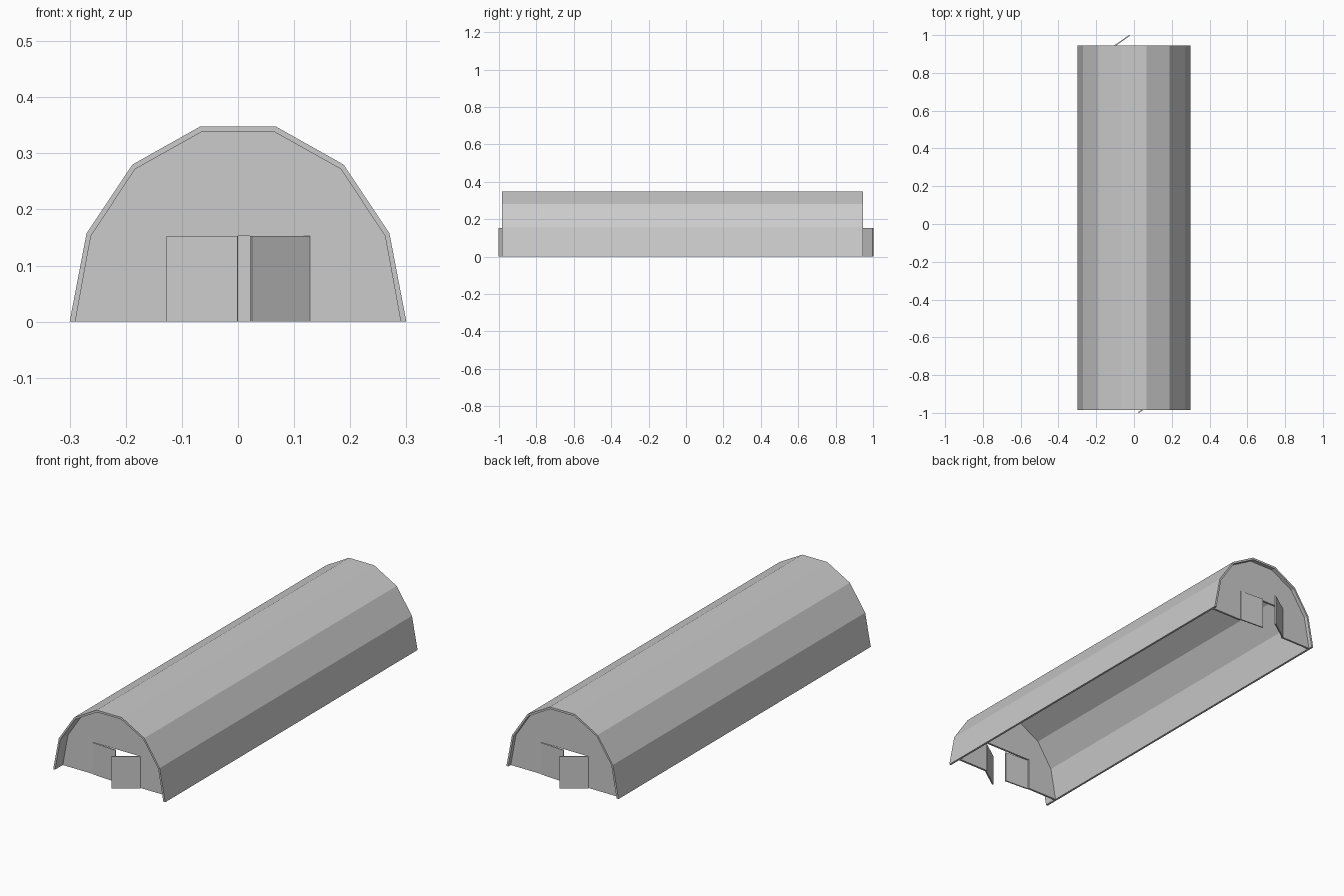
import bpy, bmesh, math
from mathutils import Matrix, Vector

if "Cube" in bpy.data.objects:
    bpy.data.objects.remove(bpy.data.objects["Cube"])

HALF_OUT = [(0.30, 0.0), (0.27, 0.157), (0.188, 0.28), (0.067, 0.348)]
HALF_IN = [(0.29, 0.0), (0.262, 0.153), (0.183, 0.272), (0.065, 0.338)]
DOOR_W, DOOR_H = 0.127, 0.153


def arch(half):
    """Full arch outline from right foot over the top to left foot."""
    return half + [(-x, z) for x, z in reversed(half)]


def prism(name, outline, y0, y1):
    """Extrude an x-z outline from y0 to y1."""
    bm = bmesh.new()
    face = bm.faces.new([bm.verts.new((x, y0, z)) for x, z in outline])
    res = bmesh.ops.extrude_face_region(bm, geom=[face])
    verts = [v for v in res["geom"] if isinstance(v, bmesh.types.BMVert)]
    bmesh.ops.translate(bm, verts=verts, vec=(0, y1 - y0, 0))
    bmesh.ops.recalc_face_normals(bm, faces=bm.faces)
    me = bpy.data.meshes.new(name)
    bm.to_mesh(me)
    bm.free()
    ob = bpy.data.objects.new(name, me)
    bpy.context.collection.objects.link(ob)
    return ob


# Faceted arched roof shell, open underneath
prism("roof_shell", arch(HALF_OUT) + arch(HALF_IN)[::-1], -0.985, 0.945)

# Doorway notch shared by both end walls
notch = [(-DOOR_W, 0), (-DOOR_W, DOOR_H), (DOOR_W, DOOR_H), (DOOR_W, 0)]


def door_leaf(name, side, angle, end):
    """Leaf hinged at the jamb on one side, swung outward by angle."""
    leaf = prism(name, [(0, 0), (DOOR_W, 0), (DOOR_W, DOOR_H), (0, DOOR_H)], -0.003, 0.003)
    yaw = -angle if side < 0 else math.pi + angle
    local = Matrix.Translation((side * DOOR_W, -0.926, 0)) @ Matrix.Rotation(yaw, 4, "Z")
    leaf.matrix_world = Matrix.Rotation(end, 4, "Z") @ local


# End walls, each with one nearly shut leaf and one open leaf
for label, end, y0, y1 in (("front", 0, -0.926, -0.916), ("back", math.pi, 0.916, 0.926)):
    prism(label + "_wall", arch(HALF_IN) + notch, y0, y1)
    door_leaf(label + "_shut_door", -1, math.radians(4), end)
    door_leaf(label + "_open_door", 1, math.radians(35), end)
